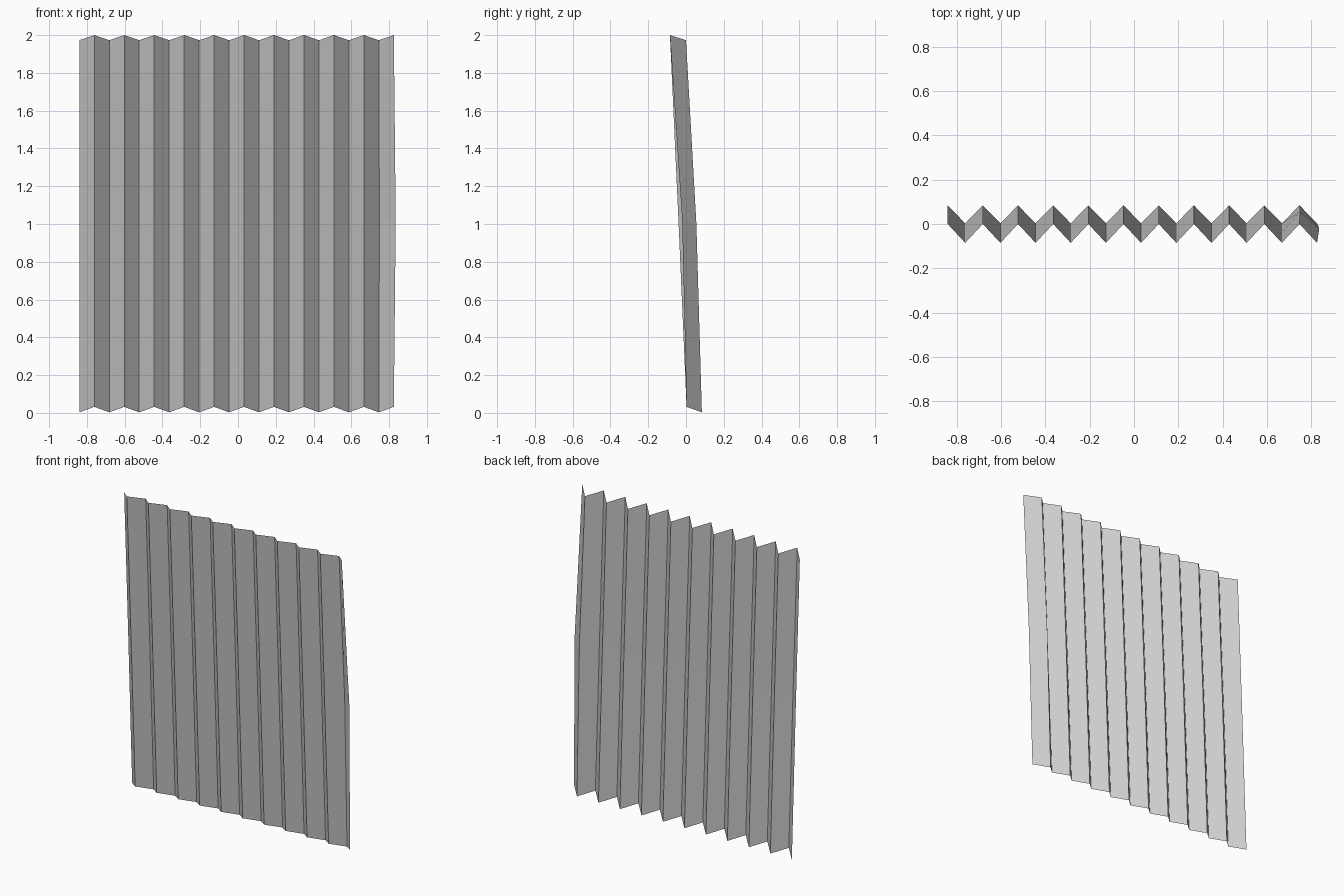
import bpy

if "Cube" in bpy.data.objects:
    bpy.data.objects.remove(bpy.data.objects["Cube"])

FOLDS = 21
X0, X1 = -0.84, 0.825
step = (X1 - X0) / FOLDS

# (y, z) of the leaning ridges: back folds and front folds, bottom / middle / top
back = [(0.084, 0.003), (0.043, 1.0), (0.0, 1.973)]
front = [(0.003, 0.032), (-0.04, 1.02), (-0.085, 2.0)]

verts, faces = [], []
for i in range(FOLDS + 1):
    for row, (y, z) in enumerate(front if i % 2 else back):
        x = X0 + i * step
        # slight buckle halfway up the last panel
        if row == 1 and i >= FOLDS - 1:
            y += 0.02 if i == FOLDS else 0.012
            x += 0.01 if i == FOLDS else 0.003
        verts.append((x, y, z))

for i in range(FOLDS):
    for row in range(2):
        a = i * 3 + row
        faces.append((a, a + 3, a + 4, a + 1))

# Thin corrugated sheet
mesh = bpy.data.meshes.new("corrugated_sheet")
mesh.from_pydata(verts, [], faces)
mesh.update()
sheet = bpy.data.objects.new("corrugated_sheet", mesh)
bpy.context.collection.objects.link(sheet)
